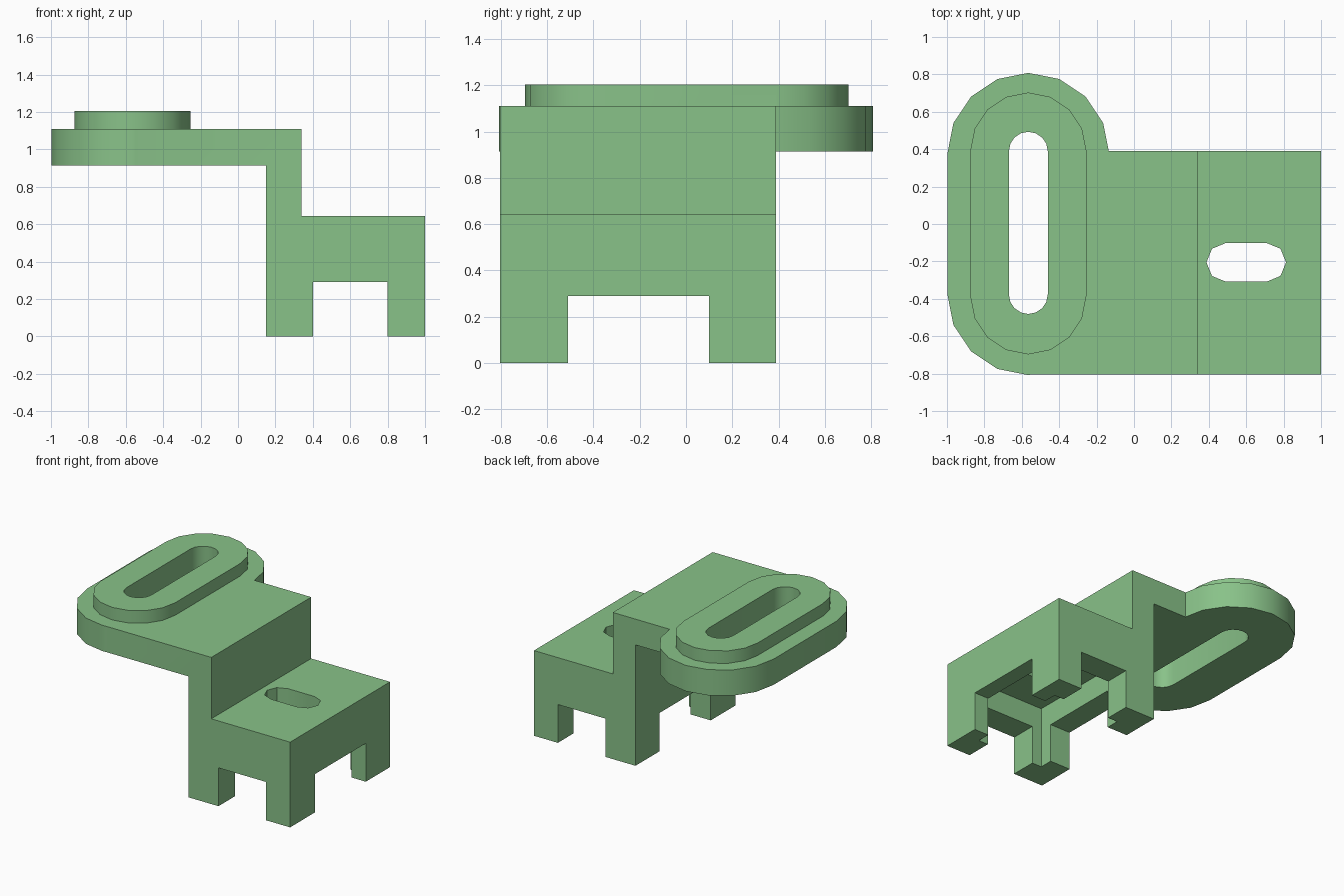
import bpy
import math
from mathutils import Vector

if "Cube" in bpy.data.objects:
    bpy.data.objects.remove(bpy.data.objects["Cube"], do_unlink=True)

green = bpy.data.materials.new("soft green")
green.use_nodes = True
colour = (0.25, 0.54, 0.25, 1)
green.diffuse_color = colour
green.node_tree.nodes["Principled BSDF"].inputs["Base Color"].default_value = colour


def prism(name, outline, direction):
    """Extrude a closed outline of 3D points along a direction."""
    n = len(outline)
    base = [Vector(p) for p in outline]
    verts = base + [p + Vector(direction) for p in base]
    faces = [list(range(n))[::-1], list(range(n, 2 * n))]
    faces += [(i, (i + 1) % n, (i + 1) % n + n, i + n) for i in range(n)]
    mesh = bpy.data.meshes.new(name)
    mesh.from_pydata(verts, [], faces)
    mesh.materials.append(green)
    obj = bpy.data.objects.new(name, mesh)
    bpy.context.collection.objects.link(obj)
    return obj


def box(name, x0, x1, y0, y1, z0, z1):
    corners = [(x0, y0, z0), (x1, y0, z0), (x1, y1, z0), (x0, y1, z0)]
    return prism(name, corners, (0, 0, z1 - z0))


def capsule(name, cx, cy, half, radius, z0, z1, along_x=False, steps=8):
    """Upright prism with a rounded-slot outline."""
    points = []
    for end in (0, 1):
        for i in range(steps + 1):
            a = math.pi * (end + i / steps)
            u = radius * math.cos(a)
            v = radius * math.sin(a) + (-half if end else half)
            points.append((cx + v, cy - u, z0) if along_x else (cx + u, cy + v, z0))
    return prism(name, points, (0, 0, z1 - z0))


def combine(target, other, operation):
    mod = target.modifiers.new("shape", 'BOOLEAN')
    mod.object, mod.operation, mod.solver = other, operation, 'EXACT'
    bpy.context.view_layer.update()
    with bpy.context.temp_override(object=target, active_object=target):
        bpy.ops.object.modifier_apply(modifier=mod.name)
    bpy.data.objects.remove(other, do_unlink=True)


# Stepped body: upper arm, upright wall and low block
FRONT, BACK = -0.805, 0.39
step = [(-0.565, 0.915), (0.15, 0.915), (0.15, 0), (1, 0),
        (1, 0.645), (0.34, 0.645), (0.34, 1.11), (-0.565, 1.11)]
body = prism("stepped_bracket", [(x, FRONT, z) for x, z in step], (0, BACK - FRONT, 0))

# Rounded plate with a raised rim
HX = -0.565
combine(body, capsule("plate", HX, 0, 0.375, 0.433, 0.915, 1.11), 'UNION')
combine(body, capsule("rim", HX, 0.003, 0.39, 0.31, 1.0, 1.205), 'UNION')

# Long slot through the plate and rim
combine(body, capsule("long_slot", HX, 0.006, 0.383, 0.104, 0.8, 1.3), 'DIFFERENCE')

# Openings between the legs, the hollow underside and the small slot
combine(body, box("front_opening", 0.40, 0.80, -1, 1, -0.1, 0.29), 'DIFFERENCE')
combine(body, box("side_opening", 0, 1.1, -0.51, 0.10, -0.1, 0.29), 'DIFFERENCE')
combine(body, box("hollow", 0.32, 0.88, -0.61, 0.20, -0.1, 0.46), 'DIFFERENCE')
combine(body, capsule("small_slot", 0.60, -0.205, 0.11, 0.103, 0.4, 0.8,
                      along_x=True, steps=4), 'DIFFERENCE')

# Smooth the rounded walls, keep the edges sharp
bpy.ops.object.select_all(action='DESELECT')
body.select_set(True)
bpy.context.view_layer.objects.active = body
bpy.ops.object.shade_smooth_by_angle(angle=math.radians(35))
